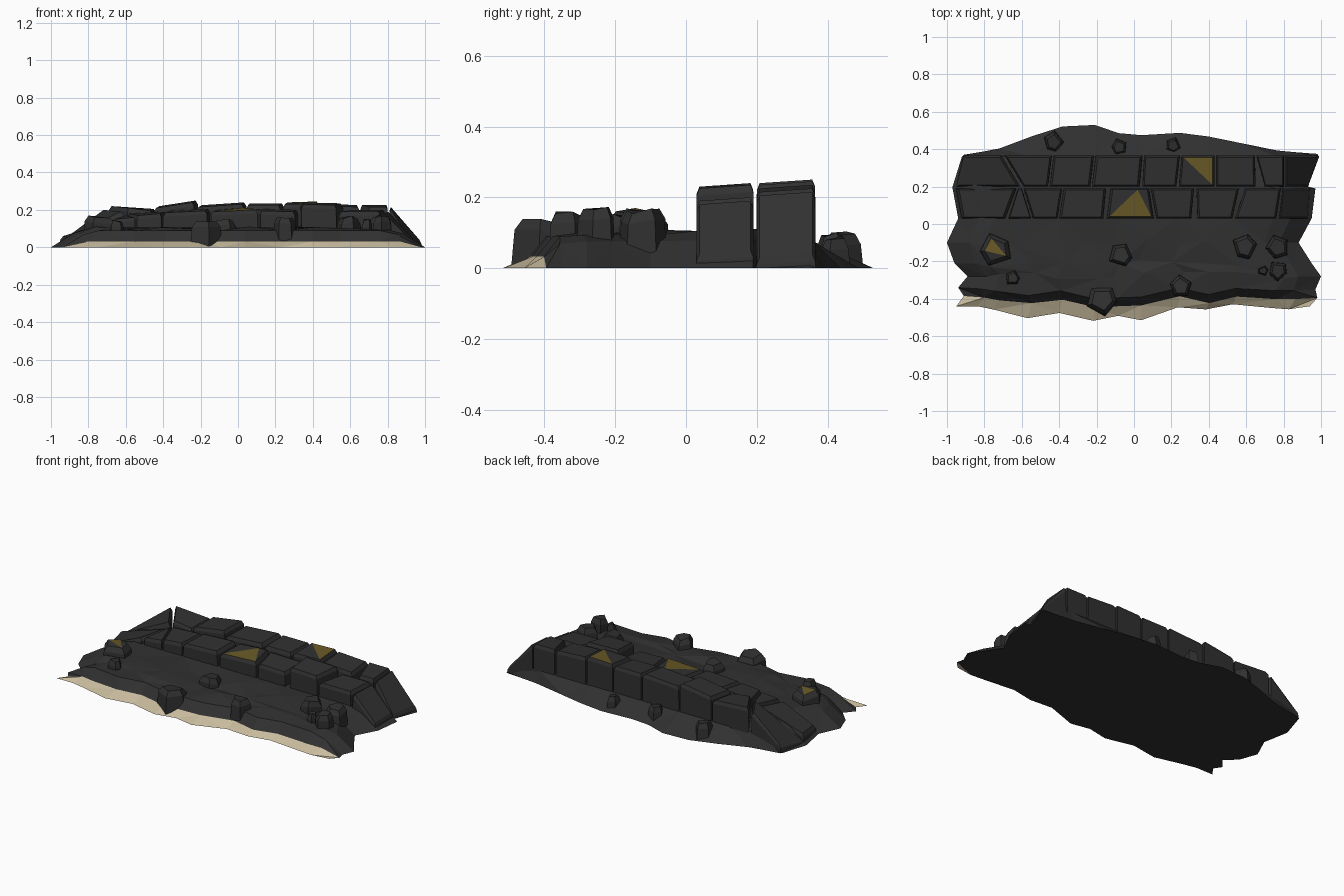
import bpy, bmesh, math, random

random.seed(4)
if "Cube" in bpy.data.objects:
    bpy.data.objects.remove(bpy.data.objects["Cube"], do_unlink=True)


def material(name, rgb):
    m = bpy.data.materials.new(name)
    m.use_nodes = True
    m.diffuse_color = (*rgb, 1)
    m.node_tree.nodes["Principled BSDF"].inputs["Base Color"].default_value = (*rgb, 1)
    return m


ROCK = material("dark rock", (0.03, 0.03, 0.03))
SAND = material("pale sand", (0.58, 0.50, 0.34))
GOLD = material("ochre lichen", (0.14, 0.10, 0.02))


def finish(name, bm, *mats):
    bmesh.ops.recalc_face_normals(bm, faces=bm.faces)
    me = bpy.data.meshes.new(name)
    bm.to_mesh(me)
    bm.free()
    for m in mats:
        me.materials.append(m)
    ob = bpy.data.objects.new(name, me)
    bpy.context.collection.objects.link(ob)
    return ob


def along(line, x):
    """Height of a polyline at x."""
    for (x0, y0), (x1, y1) in zip(line, line[1:]):
        if x <= x1:
            return y0 + (y1 - y0) * max(0, (x - x0) / (x1 - x0))
    return line[-1][1]


# Ground: outlines of the back edge, the front ledge and the beach
BACK = [(-.91, .37), (-.73, .4), (-.41, .52), (-.2, .53), (-.04, .47), (.29, .49), (.78, .39), (.98, .375)]
LEDGE = [(-.91, -.34), (-.78, -.35), (-.6, -.39), (-.42, -.35), (-.23, -.40), (.04, -.39),
         (.25, -.34), (.41, -.38), (.56, -.34), (.8, -.36), (.97, -.35)]
BEACH = [(-.95, -.44), (-.8, -.44), (-.6, -.51), (-.42, -.47), (-.23, -.52), (-.09, -.49), (.04, -.515),
         (.25, -.44), (.41, -.46), (.56, -.42), (.8, -.46), (.94, -.44)]
# Each row: outline or y, shift, left end, right end, height
ROWS = [(BACK, 0, -.91, .98, 0), (.36, 0, -.92, .99, .075), (.2, 0, -.97, .93, .11),
        (.19, 0, -.97, .97, .11), (.03, 0, -.94, .95, .105), (-.1, 0, -1, .88, .1),
        (-.21, 0, -.96, .95, .1), (-.28, 0, -.89, 1, .1), (LEDGE, 0, -.94, .97, .09),
        (LEDGE, -.045, -.91, .98, .032), (BEACH, 0, -.95, .94, 0)]
COLS = [-1, -.88, -.79, -.6, -.42, -.23, -.09, .04, .25, .41, .56, .78, .88, 1]
bm = bmesh.new()
grid = []
for i, (y, shift, left, right, z) in enumerate(ROWS):
    row = []
    for t in COLS:
        x = t * (right if t > 0 else -left)
        py = y if isinstance(y, float) else along(y, x) + shift
        inner = 4 < i < 8 and abs(t) < .85
        pz = z * (min(1, (1 - abs(t)) / .16) if z > .04 else (abs(t) < 1))
        if inner:
            x, py, pz = (v + random.uniform(-r, r) for v, r in ((x, .04), (py, .025), (pz, .012)))
        row.append(bm.verts.new((x, py, pz)))
    grid.append(row)
for i, (a, b) in enumerate(zip(grid, grid[1:])):
    for j in range(len(COLS) - 1):
        quad = [a[j], a[j + 1], b[j + 1], b[j]]
        k = (i + j) % 2
        for tri in ((quad[k], quad[k + 1], quad[k + 2]), (quad[k], quad[k + 2], quad[(k + 3) % 4])):
            f = bm.faces.new(tri)
            f.material_index = int(i == len(ROWS) - 2)
rim = grid[0] + [r[-1] for r in grid[1:-1]] + grid[-1][::-1] + [r[0] for r in grid[-2:0:-1]]
bm.faces.new(rim)
finish("ground", bm, ROCK, SAND)


def stone(name, ring, heights, base=0.0, flare=1.05, inset=.87, bevel=.02, patch=None):
    """Faceted stone over a counter-clockwise ring; patch picks three top corners to tint."""
    n = len(ring)
    cx, cy = (sum(p[k] for p in ring) / n for k in (0, 1))
    bm = bmesh.new()
    loops = []
    for scale, drop in ((flare, None), (1, bevel), (inset, 0)):
        loops.append([bm.verts.new((cx + (x - cx) * scale, cy + (y - cy) * scale,
                                    base if drop is None else max(base + .005, h - drop)))
                      for (x, y), h in zip(ring, heights)])
    bm.faces.new(loops[0][::-1])
    for lo, hi in zip(loops, loops[1:]):
        for i in range(n):
            j = (i + 1) % n
            bm.faces.new((lo[i], lo[j], hi[j], hi[i]))
    top = loops[-1]
    if patch:
        bm.faces.new([top[i] for i in patch]).material_index = 1
        for a, b in zip(patch, patch[1:] + patch[:1]):
            side = [top[(a + k) % n] for k in range((b - a) % n + 1)]
            if len(side) > 2:
                bm.faces.new(side)
    else:
        bm.faces.new(top)
    finish(name, bm, ROCK, GOLD)


def wall(name, y0, y1, blocks, patched, patch):
    """Row of blocks: front x pair, back x pair, left and right heights."""
    for i, (a, b, c, d, hl, hr) in enumerate(blocks):
        ring = [(a, y0), (b, y0), (d, y1), (c, y1)]
        hs = [hl - .01, hr - .01, hr, hl]
        if i == patched and len(patch) == 3 and patch[2] == 3 and patch[0] == 0:
            ring.insert(3, (c + (d - c) * .72, y1))
            hs.insert(3, hr)
        stone(f"{name}_{i + 1}", ring, hs, flare=1.02, inset=.9,
              patch=patch if i == patched else None)


# Two rows of cut blocks, with the end blocks sloping to the ground
wall("back_block", .2, .365, [
    (-.95, -.61, -.91, -.71, .05, .2), (-.59, -.46, -.69, -.44, .22, .205),
    (-.45, -.235, -.43, -.215, .22, .25), (-.225, .03, -.205, .045, .225, .24),
    (.045, .225, .055, .245, .235, .235), (.24, .43, .255, .43, .24, .245),
    (.44, .65, .44, .645, .235, .225), (.7, .8, .655, .8, .225, .225),
    (.81, .93, .81, .98, .215, .04)], 5, [1, 2, 3])
wall("front_block", .03, .19, [
    (-.92, -.69, -.95, -.63, .06, .15), (-.67, -.55, -.62, -.6, .16, .17),
    (-.54, -.41, -.59, -.385, .18, .19), (-.4, -.165, -.375, -.15, .195, .205),
    (-.145, .105, -.125, .08, .2, .21), (.12, .305, .09, .32, .205, .2),
    (.34, .525, .335, .56, .24, .235), (.54, .76, .595, .785, .2, .2),
    (.775, .93, .795, .94, .19, .05)], 4, [0, 1, 3])

# Loose boulders: x, y, radius, top height, turn in degrees
BOULDERS = [(-.74, -.145, .095, .165, 40), (-.65, -.29, .045, .14, 10), (-.07, -.165, .068, .15, 70),
            (-.17, -.405, .08, .135, 60), (.25, -.33, .06, .155, 20), (.59, -.125, .068, .165, 85),
            (.77, -.125, .068, .165, 30), (.77, -.25, .055, .17, 55), (.69, -.25, .03, .15, 0),
            (-.43, .44, .058, .1, 5), (-.08, .412, .044, .095, 35), (.21, .422, .042, .09, 60)]
for i, (x, y, r, h, turn) in enumerate(BOULDERS):
    ring = []
    for k in range(5):
        a = math.radians(turn + 72 * k + random.uniform(-12, 12))
        rr = r * random.uniform(.85, 1.05)
        ring.append((x + rr * math.cos(a), y + rr * math.sin(a)))
    hs = [h + random.uniform(-.012, .005) for _ in ring]
    stone(f"boulder_{i + 1}", ring, hs, flare=1.12, inset=.72, bevel=.03,
          patch=[1, 2, 4] if i == 0 else None)
